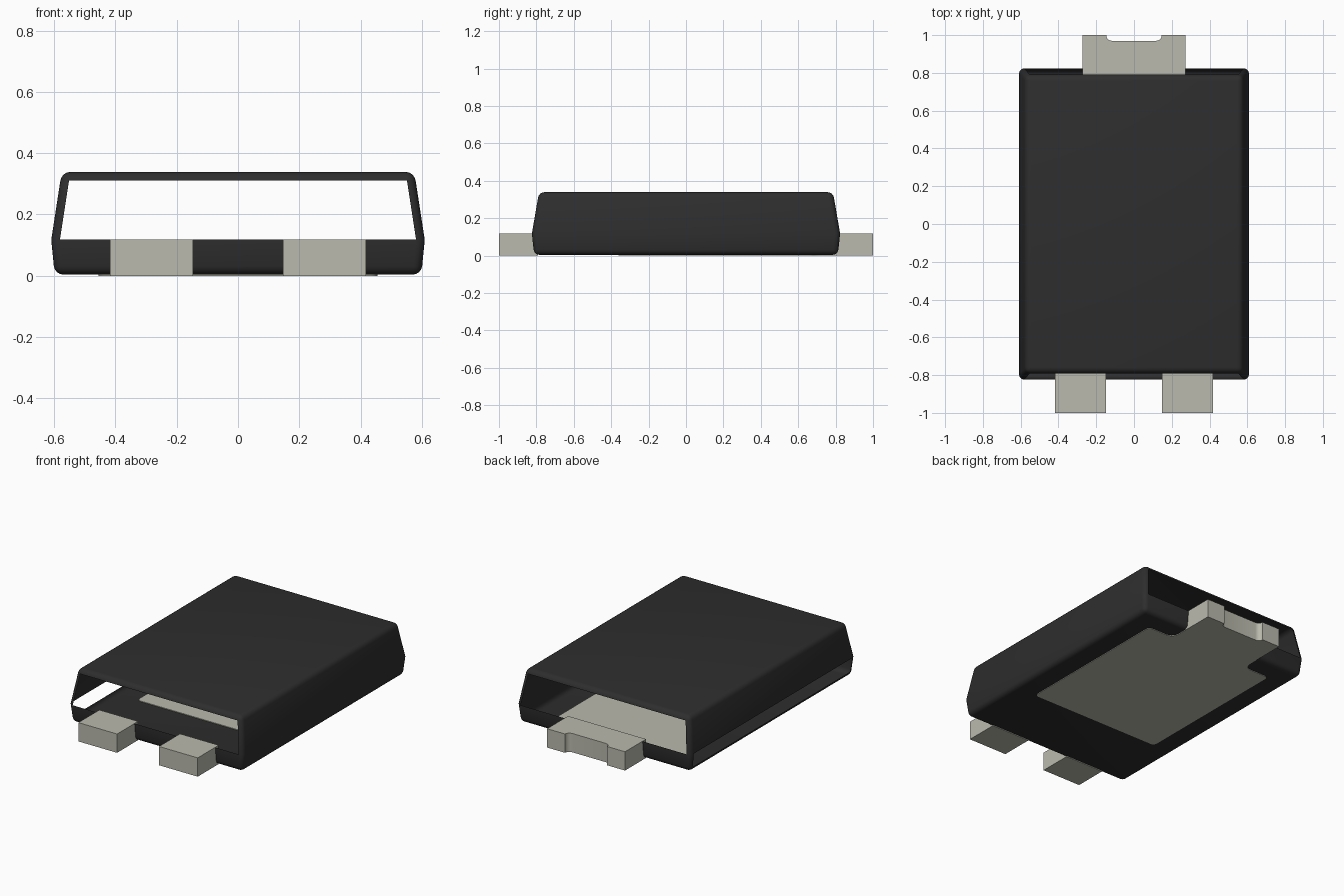
import bpy, bmesh, math

if "Cube" in bpy.data.objects:
    bpy.data.objects.remove(bpy.data.objects["Cube"])


def material(name, rgb):
    m = bpy.data.materials.new(name)
    m.diffuse_color = (*rgb, 1.0)
    m.use_nodes = True
    m.node_tree.nodes["Principled BSDF"].inputs["Base Color"].default_value = m.diffuse_color
    return m


BLACK = material("black_plastic", (0.027, 0.027, 0.027))
METAL = material("tinned_metal", (0.49, 0.49, 0.42))


def finish(bm, name, mat):
    me = bpy.data.meshes.new(name)
    bm.to_mesh(me)
    bm.free()
    me.materials.append(mat)
    ob = bpy.data.objects.new(name, me)
    bpy.context.collection.objects.link(ob)
    bpy.ops.object.select_all(action='DESELECT')
    ob.select_set(True)
    bpy.context.view_layer.objects.active = ob
    bpy.ops.object.shade_smooth_by_angle(angle=math.radians(30))
    return ob


def prism(name, outline, z0, z1, mat):
    """Extrude a flat outline from z0 to z1."""
    bm = bmesh.new()
    base = bm.faces.new([bm.verts.new((x, y, z0)) for x, y in outline])
    ext = bmesh.ops.extrude_face_region(bm, geom=[base], use_keep_orig=True)
    for v in ext["geom"]:
        if isinstance(v, bmesh.types.BMVert):
            v.co.z = z1
    bmesh.ops.recalc_face_normals(bm, faces=bm.faces)
    return finish(bm, name, mat)


def arc(cx, cy, r, a0, a1, n=5):
    return [(cx + r * math.cos(math.radians(a0 + (a1 - a0) * i / n)),
             cy + r * math.sin(math.radians(a0 + (a1 - a0) * i / n))) for i in range(n + 1)]


def mirrored(half):
    """Complete a right-hand outline with its mirror image."""
    return half + [(-x, y) for x, y in reversed(half)]


# Drafted, rounded housing: hollow shell built from three rings
MID = 0.118
bm = bmesh.new()
rings = []
for hx, hy, z in ((0.598, 0.812, 0.004), (0.609, 0.824, MID), (0.575, 0.786, 0.339)):
    rings.append([bm.verts.new((sx * hx, sy * hy, z))
                  for sx, sy in ((-1, -1), (1, -1), (1, 1), (-1, 1))])
for low, high in zip(rings, rings[1:]):
    for i in range(4):
        j = (i + 1) % 4
        bm.faces.new((low[i], low[j], high[j], high[i]))
bm.faces.new(rings[0][::-1])
bm.faces.new(rings[2])
mid = set(rings[1])
rounded = [e for e in bm.edges if not (e.verts[0] in mid and e.verts[1] in mid)]
bmesh.ops.bevel(bm, geom=rounded, offset=0.028, offset_type='OFFSET',
                segments=4, profile=0.5, affect='EDGES')
bm.normal_update()


# Open ends above the lead line and the open lower panel on the left
def is_open(f):
    c, n = f.calc_center_median(), f.normal
    if f.calc_area() < 0.05:
        return False
    return (abs(n.y) > 0.9 and c.z > MID) or (n.x < -0.9 and c.z < MID)


bmesh.ops.delete(bm, geom=[f for f in bm.faces if is_open(f)], context='FACES')
finish(bm, "housing", BLACK)

# Two front leads
for side, label in ((-1, "left"), (1, "right")):
    a, b = sorted((side * 0.147, side * 0.418))
    prism("front_lead_" + label, [(a, -1), (b, -1), (b, -0.79), (a, -0.79)],
          0, 0.119, METAL)

# Rear tab with a rounded notch
tab = [(0.273, 0.79), (0.273, 1.0), (0.147, 1.0)] + arc(0.117, 1.0, 0.03, 0, -90)
prism("rear_tab", mirrored(tab), 0, 0.119, METAL)

# Heat pad in the floor, necking down into the rear tab
pad = (arc(0.43, -0.335, 0.025, -90, 0) + arc(0.43, 0.655, 0.025, 0, 90)
       + arc(0.323, 0.73, 0.05, 270, 180) + [(0.273, 0.80)])
prism("heat_pad", mirrored(pad), 0, 0.008, METAL)
